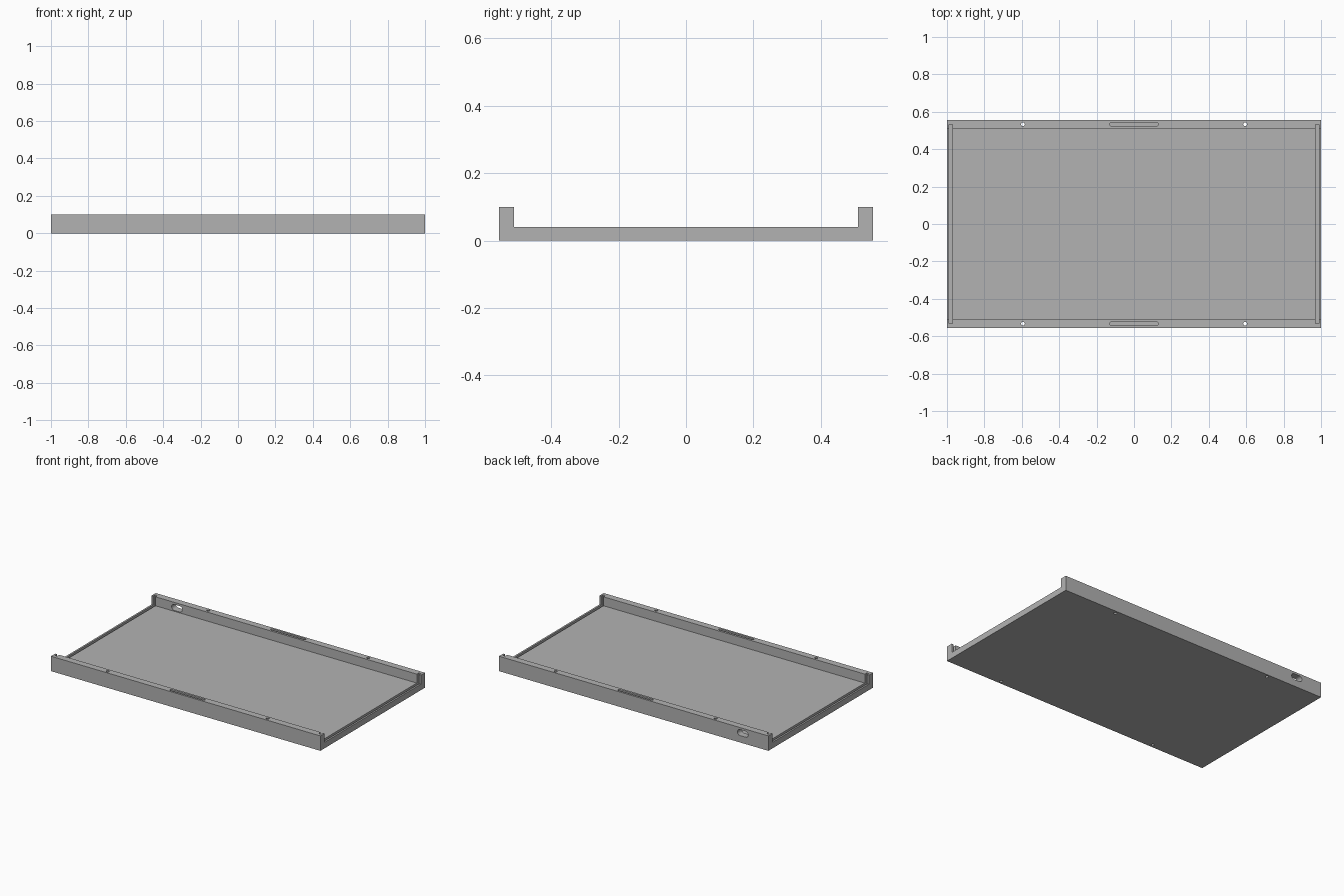
import bpy, bmesh, math
from mathutils import Matrix

cube = bpy.data.objects.get("Cube")
if cube:
    bpy.data.objects.remove(cube, do_unlink=True)

HALF_X, HALF_Y, INNER_Y = 1.0, 0.555, 0.51
WALL_TOP, FLOOR_TOP = 0.10, 0.04
RAIL_Y = 0.533  # centre line of the side rails

grey = bpy.data.materials.new("plain_grey")
grey.use_nodes = True
colour = (0.448, 0.448, 0.448, 1)
grey.diffuse_color = colour
grey.node_tree.nodes["Principled BSDF"].inputs["Base Color"].default_value = colour


def prism(bm, outline, depth, matrix=Matrix()):
    """Extrude a flat outline along its local z, then place it."""
    face = bm.faces.new([bm.verts.new((x, y, 0)) for x, y in outline])
    new = bmesh.ops.extrude_face_region(bm, geom=[face])["geom"]
    top = [v for v in new if isinstance(v, bmesh.types.BMVert)]
    bmesh.ops.translate(bm, vec=(0, 0, depth), verts=top)
    bmesh.ops.transform(bm, matrix=matrix, verts=list(face.verts) + top)


def stadium(half_length, radius, steps=10):
    """Rounded slot outline; half_length equal to radius gives a circle."""
    points = []
    for side in (1, -1):
        for i in range(steps + 1):
            if half_length == radius and i == steps:
                continue
            a = math.pi * (i / steps - 0.5)
            points.append((side * (half_length - radius + radius * math.cos(a)),
                           side * radius * math.sin(a)))
    return points


def rectangle(half_x, half_y):
    return [(-half_x, -half_y), (half_x, -half_y), (half_x, half_y), (-half_x, half_y)]


def make_object(name, bm):
    bmesh.ops.recalc_face_normals(bm, faces=bm.faces[:])
    mesh = bpy.data.meshes.new(name)
    bm.to_mesh(mesh)
    bm.free()
    mesh.materials.append(grey)
    obj = bpy.data.objects.new(name, mesh)
    bpy.context.collection.objects.link(obj)
    return obj


# Tray: floor and two rails as one channel profile, extruded along x
bm = bmesh.new()
profile = [(-HALF_Y, 0), (HALF_Y, 0), (HALF_Y, WALL_TOP), (INNER_Y, WALL_TOP),
           (INNER_Y, FLOOR_TOP), (-INNER_Y, FLOOR_TOP), (-INNER_Y, WALL_TOP),
           (-HALF_Y, WALL_TOP)]
along_x = Matrix(((0, 0, 1, -HALF_X), (1, 0, 0, 0), (0, 1, 0, 0), (0, 0, 0, 1)))
prism(bm, profile, 2 * HALF_X, along_x)
tray = make_object("tray", bm)

# Cutters
bm = bmesh.new()
for side in (-1, 1):
    # End panel groove across the floor and up into both rails
    prism(bm, rectangle(0.009, 0.532), 0.2, Matrix.Translation((side * 0.979, 0, 0.02)))
    # Long slot in the rail top
    prism(bm, stadium(0.13, 0.0085), 0.2, Matrix.Translation((0, side * RAIL_Y, 0.05)))
    # Screw holes through the rail
    for end in (-1, 1):
        prism(bm, stadium(0.01, 0.01), 0.3,
              Matrix.Translation((end * 0.594, side * RAIL_Y, -0.1)))
# Cable port through the back rail
prism(bm, stadium(0.04, 0.02), 0.2,
      Matrix.Translation((-0.81, 0.65, 0.066)) @ Matrix.Rotation(math.pi / 2, 4, 'X'))
cutter = make_object("tray_cutter", bm)
cutter.hide_render = True

# Cut the tray, keep the result and drop the cutter
cut = tray.modifiers.new("cutouts", 'BOOLEAN')
cut.operation = 'DIFFERENCE'
cut.solver = 'EXACT'
cut.object = cutter
bpy.context.view_layer.update()
result = bpy.data.meshes.new_from_object(
    tray.evaluated_get(bpy.context.evaluated_depsgraph_get()))
tray.modifiers.clear()
tray.data = result
bpy.data.objects.remove(cutter, do_unlink=True)

# Smooth only the rounded hole walls
bpy.ops.object.select_all(action='DESELECT')
tray.select_set(True)
bpy.context.view_layer.objects.active = tray
bpy.ops.object.shade_smooth_by_angle(angle=math.radians(40))
